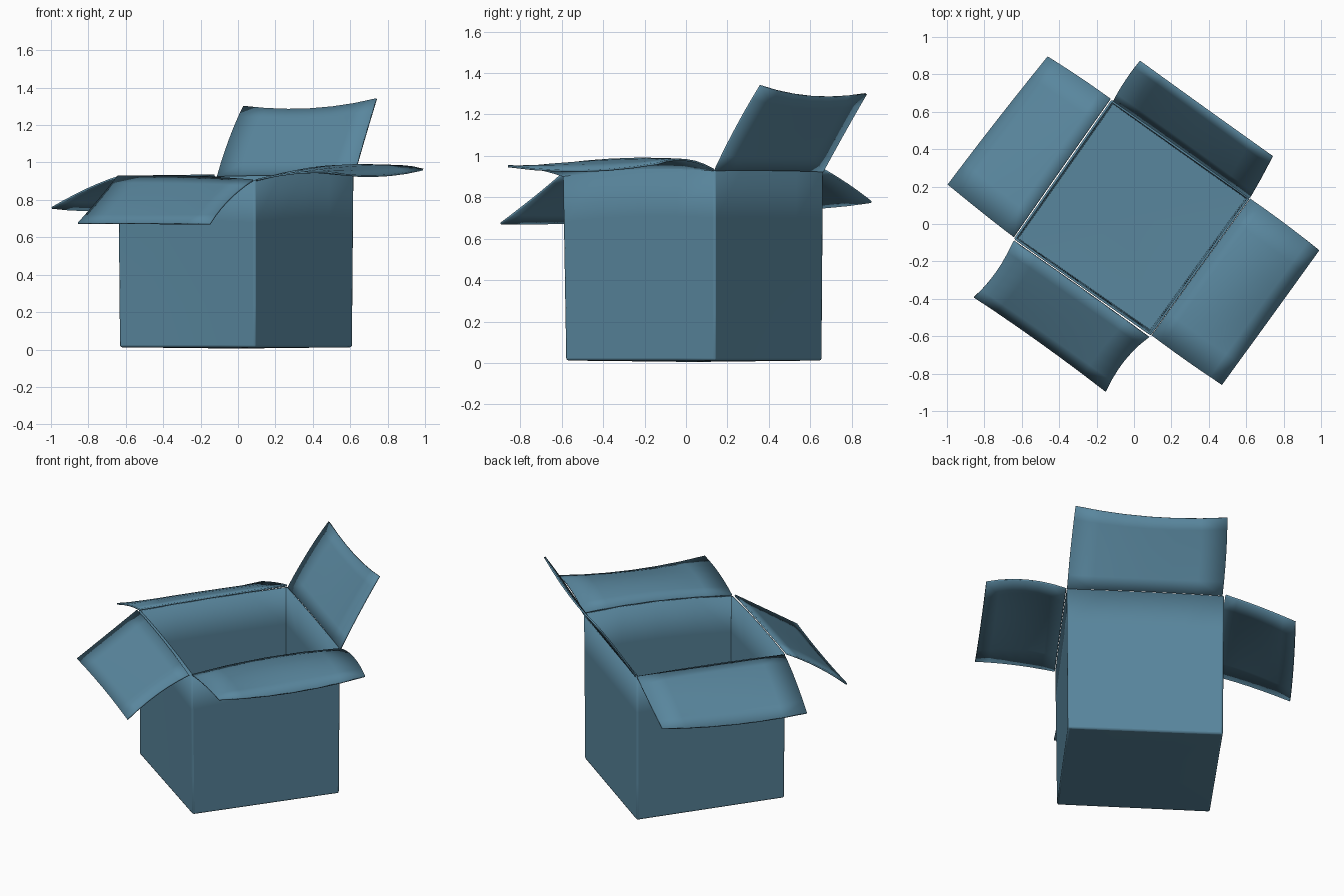
import bpy
from mathutils import Vector

if "Cube" in bpy.data.objects:
    bpy.data.objects.remove(bpy.data.objects["Cube"])

mat = bpy.data.materials.new("blue_card")
mat.diffuse_color = (0.10, 0.24, 0.34, 1)
mat.use_nodes = True
mat.node_tree.nodes["Principled BSDF"].inputs["Base Color"].default_value = mat.diffuse_color


def finish(name, verts, faces, thickness, offset, bevel=0):
    mesh = bpy.data.meshes.new(name)
    mesh.from_pydata(verts, [], faces)
    mesh.materials.append(mat)
    obj = bpy.data.objects.new(name, mesh)
    bpy.context.collection.objects.link(obj)
    if bevel:
        b = obj.modifiers.new("soft_edges", 'BEVEL')
        b.width, b.segments, b.limit_method = bevel, 2, 'ANGLE'
    s = obj.modifiers.new("card_thickness", 'SOLIDIFY')
    s.thickness, s.offset, s.use_even_offset = thickness, offset, True
    bpy.ops.object.select_all(action='DESELECT')
    obj.select_set(True)
    bpy.context.view_layer.objects.active = obj
    bpy.ops.object.shade_smooth_by_angle(angle=0.6)
    return obj


def curve(a, b, c, t):
    # quadratic passing through three points
    return (Vector(a) * (2 * (t - .5) * (t - 1)) + Vector(b) * (4 * t * (1 - t))
            + Vector(c) * (2 * t * (t - .5)))


# Box body: four slightly warped walls and a floor, open at the top
N, LEVELS = 4, 4
bottom = [(-.635, -.08, .012), (.09, -.582, .012), (.613, .14, .012), (-.115, .658, .012)]
top = [(-.643, -.08, .92), (.09, -.597, .902), (.621, .14, .93), (-.12, .665, .925)]
rise = [.012, .024, .004, .006]  # how far each wall's top edge arches up
verts, faces = [], []
for l in range(LEVELS + 1):
    h = l / LEVELS
    for s in range(4):
        for k in range(N):
            t = k / N
            p = Vector(bottom[s]).lerp(Vector(bottom[(s + 1) % 4]), t)
            q = Vector(top[s]).lerp(Vector(top[(s + 1) % 4]), t)
            q.z += rise[s] * 4 * t * (1 - t)
            verts.append(p.lerp(q, h))
R = 4 * N
for l in range(LEVELS):
    for i in range(R):
        j = (i + 1) % R
        faces.append((l * R + i, l * R + j, (l + 1) * R + j, (l + 1) * R + i))
verts.append((-.01, .035, .005))
for i in range(R):
    faces.append((len(verts) - 1, (i + 1) % R, i))
finish("box_body", verts, faces, .012, -1, .01)

# Flaps: three rows of three points (fold line, middle, outer edge)
flaps = {
    "back_right_flap": [
        [(-.11, .66, .925), (.26, .40, .931), (.62, .14, .93)],
        [(-.045, .77, 1.125), (.32, .51, 1.115), (.68, .245, 1.14)],
        [(.03, .87, 1.30), (.39, .61, 1.287), (.74, .36, 1.34)]],
    "front_right_flap": [
        [(.095, -.595, .905), (.357, -.23, .94), (.622, .135, .932)],
        [(.28, -.73, .94), (.54, -.36, .982), (.81, .0, .98)],
        [(.47, -.86, .95), (.73, -.50, .927), (.99, -.14, .962)]],
    "front_left_flap": [
        [(.08, -.605, .905), (-.28, -.345, .925), (-.643, -.09, .925)],
        [(-.05, -.73, .80), (-.39, -.50, .80), (-.74, -.26, .805)],
        [(-.15, -.895, .672), (-.505, -.63, .674), (-.855, -.39, .674)]],
    "back_left_flap": [
        [(-.643, -.07, .922), (-.385, .30, .928), (-.125, .67, .93)],
        [(-.81, .06, .855), (-.55, .42, .868), (-.29, .785, .858)],
        [(-.995, .21, .757), (-.73, .555, .745), (-.46, .895, .777)]],
}
M = 6
for name, rows in flaps.items():
    verts = []
    for v in range(M + 1):
        for u in range(M + 1):
            verts.append(curve(*[curve(*r, u / M) for r in rows], v / M))
    W = M + 1
    faces = [(v * W + u, v * W + u + 1, (v + 1) * W + u + 1, (v + 1) * W + u)
             for v in range(M) for u in range(M)]
    finish(name, verts, faces, .01, 0)
